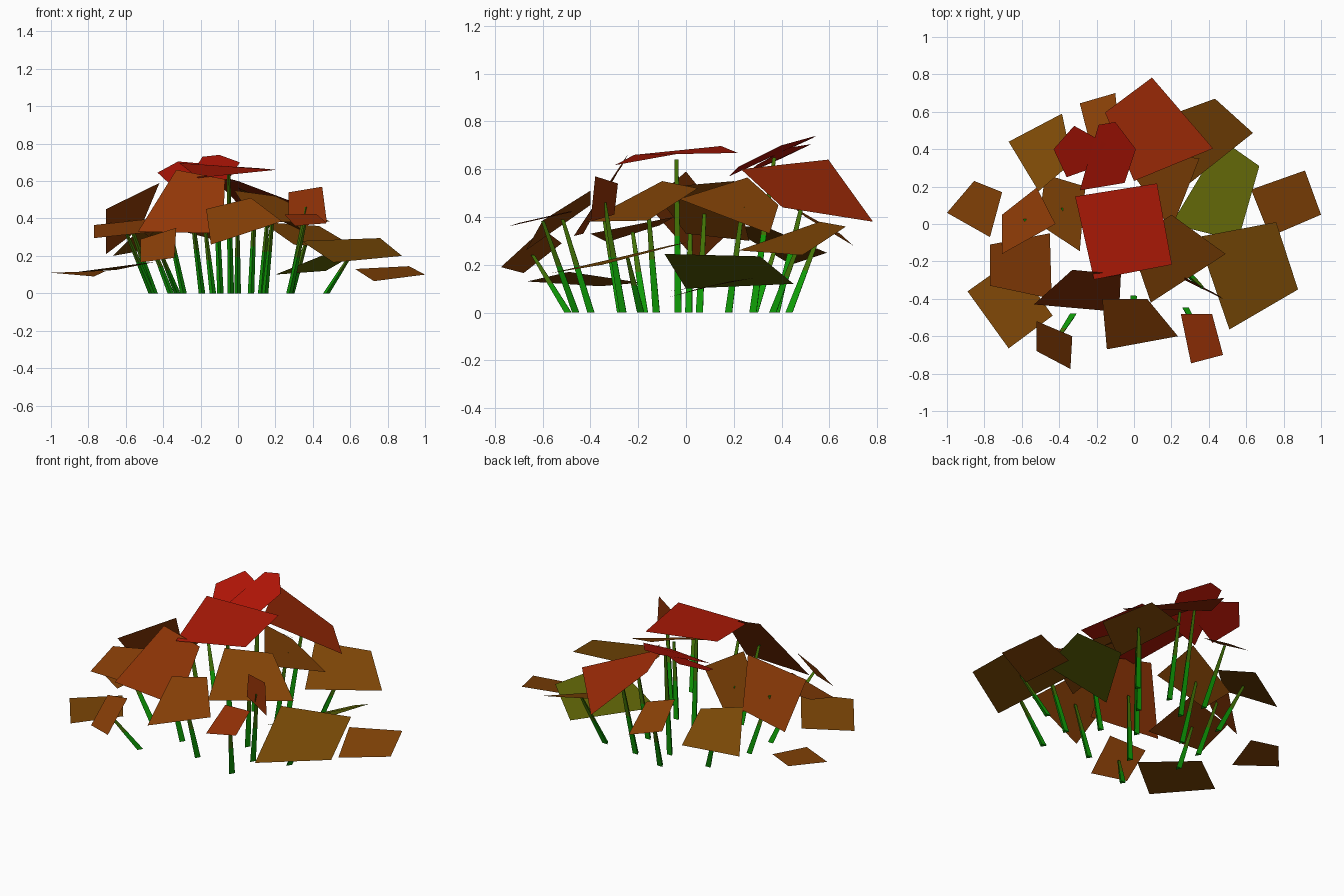
import bpy, bmesh, math
from mathutils import Vector

if "Cube" in bpy.data.objects:
    bpy.data.objects.remove(bpy.data.objects["Cube"])

def material(name, t):
    # green at the root, red at the tips
    srgb = (0.05 + 0.65 * t, 0.66 - 0.55 * t, 0.06)
    m = bpy.data.materials.new(name)
    m.diffuse_color = (*[c ** 2.2 for c in srgb], 1)
    m.use_nodes = True
    m.node_tree.nodes["Principled BSDF"].inputs["Base Color"].default_value = m.diffuse_color
    return m

def finish(bm, name, mats):
    me = bpy.data.meshes.new(name)
    bm.to_mesh(me)
    bm.free()
    for m in mats:
        me.materials.append(m)
    bpy.context.collection.objects.link(bpy.data.objects.new(name, me))

def tint(p):
    return min(1, math.hypot(math.hypot(p.x, p.y) / 1.2, p.z / 0.68))

def leaf(name, *pts, stalk=True):
    pts = [Vector(p) for p in pts]
    mid = sum(pts, Vector()) / len(pts)
    bm = bmesh.new()
    f = bm.faces.new([bm.verts.new(p) for p in pts])
    f.normal_update()
    if f.normal.z < 0:
        f.normal_flip()
    finish(bm, name, [material(name + "_colour", tint(mid))])
    if stalk:
        stem(name + "_stem", mid)

green = material("stem_green", 0.06)
mid_green = material("stem_olive", 0.35)

def stem(name, top):
    # three-sided tapering stalk leaning out to just below the leaf centre
    base = Vector((top.x * 0.76, top.y * 0.76, 0))
    top = base.lerp(top, 0.97)
    bm = bmesh.new()
    rings = []
    for t, r in ((0, 0.02), (0.5, 0.016), (1, 0.01)):
        c = base.lerp(top, t)
        rings.append([bm.verts.new((c.x + r * math.cos(a), c.y + r * math.sin(a), c.z))
                      for a in (0.5, 0.5 + math.tau / 3, 0.5 + 2 * math.tau / 3)])
    for i in range(2):
        for k in range(3):
            n = (k + 1) % 3
            f = bm.faces.new((rings[i][k], rings[i][n], rings[i + 1][n], rings[i + 1][k]))
            f.material_index = i
    bm.faces.new(rings[0][::-1])
    bm.faces.new(rings[2])
    finish(bm, name, [green, mid_green])

# crown leaves
leaf("crown_leaf", (-.315, .147, .697), (.123, .217, .668), (.203, -.217, .66), (-.214, -.297, .617))
leaf("crown_back_leaf", (-.19, .53, .73), (-.1, .545, .74), (.01, .4, .70), (-.05, .22, .61), (-.29, .18, .57))
leaf("crown_left_leaf", (-.43, .4, .645), (-.32, .525, .705), (-.15, .43, .69), (-.22, .3, .62), (-.36, .25, .58),
     stalk=False)
leaf("large_back_leaf", (-.155, .596, .64), (.096, .783, .38), (.423, .404, .44), (.0, .23, .6))

# right side leaves
leaf("back_right_leaf", (.13, .56, .38), (.433, .67, .36), (.636, .487, .24), (.3, .22, .26))
leaf("low_right_leaf", (.67, .31, .235), (.556, -.09, .245), (.2, .0, .1), (.47, .45, .12), stalk=False)
leaf("outer_right_leaf", (.626, .184, .13), (.914, .286, .145), (1, .05, .1), (.727, -.067, .065), stalk=False)
leaf("front_right_leaf", (.34, -.07, .28), (.76, .01, .295), (.877, -.35, .2), (.51, -.564, .165))
leaf("inner_right_leaf", (.49, -.16, .385), (.09, -.42, .38), (-.02, -.1, .55), (.2, .05, .52))
leaf("middle_right_leaf", (.2, -.03, .475), (0, .257, .565), (.1, .387, .45), (.35, .35, .33))
leaf("upright_right_leaf", (.27, -.285, .54), (.45, -.38, .57), (.475, -.4, .38), (.27, -.3, .41))

# front leaves
leaf("front_small_leaf", (.25, -.48, .42), (.417, -.48, .425), (.476, -.7, .375), (.305, -.745, .36))
leaf("front_leaf", (-.17, -.4, .45), (.07, -.4, .51), (.235, -.6, .385), (-.145, -.67, .26))
leaf("front_steep_leaf", (-.33, -.245, .66), (-.07, -.27, .61), (-.08, -.47, .32), (-.535, -.43, .33))
leaf("front_left_small_leaf", (-.52, -.52, .29), (-.33, -.6, .35), (-.34, -.775, .19), (-.52, -.68, .165))

# left side leaves
leaf("front_left_low_leaf", (-.89, -.36, .11), (-.65, -.19, .125), (-.435, -.49, .17), (-.67, -.665, .13), stalk=False)
leaf("outer_left_leaf", (-1, .06, .11), (-.855, .23, .11), (-.705, .17, .12), (-.77, -.07, .09), stalk=False)
leaf("left_leaf", (-.77, -.11, .365), (-.45, -.05, .4), (-.44, -.4, .33), (-.77, -.33, .295))
leaf("left_tilted_leaf", (-.705, .05, .21), (-.52, .195, .35), (-.42, 0, .59), (-.705, -.16, .45))
leaf("inner_left_leaf", (-.475, .265, .3), (-.26, .2, .55), (-.29, -.145, .52), (-.51, 0, .33))
leaf("back_left_leaf", (-.67, .44, .2), (-.385, .59, .25), (-.33, .33, .36), (-.51, .175, .36))
leaf("back_small_leaf", (-.29, .645, .33), (-.1, .7, .28), (-.08, .5, .4), (-.24, .45, .44))
